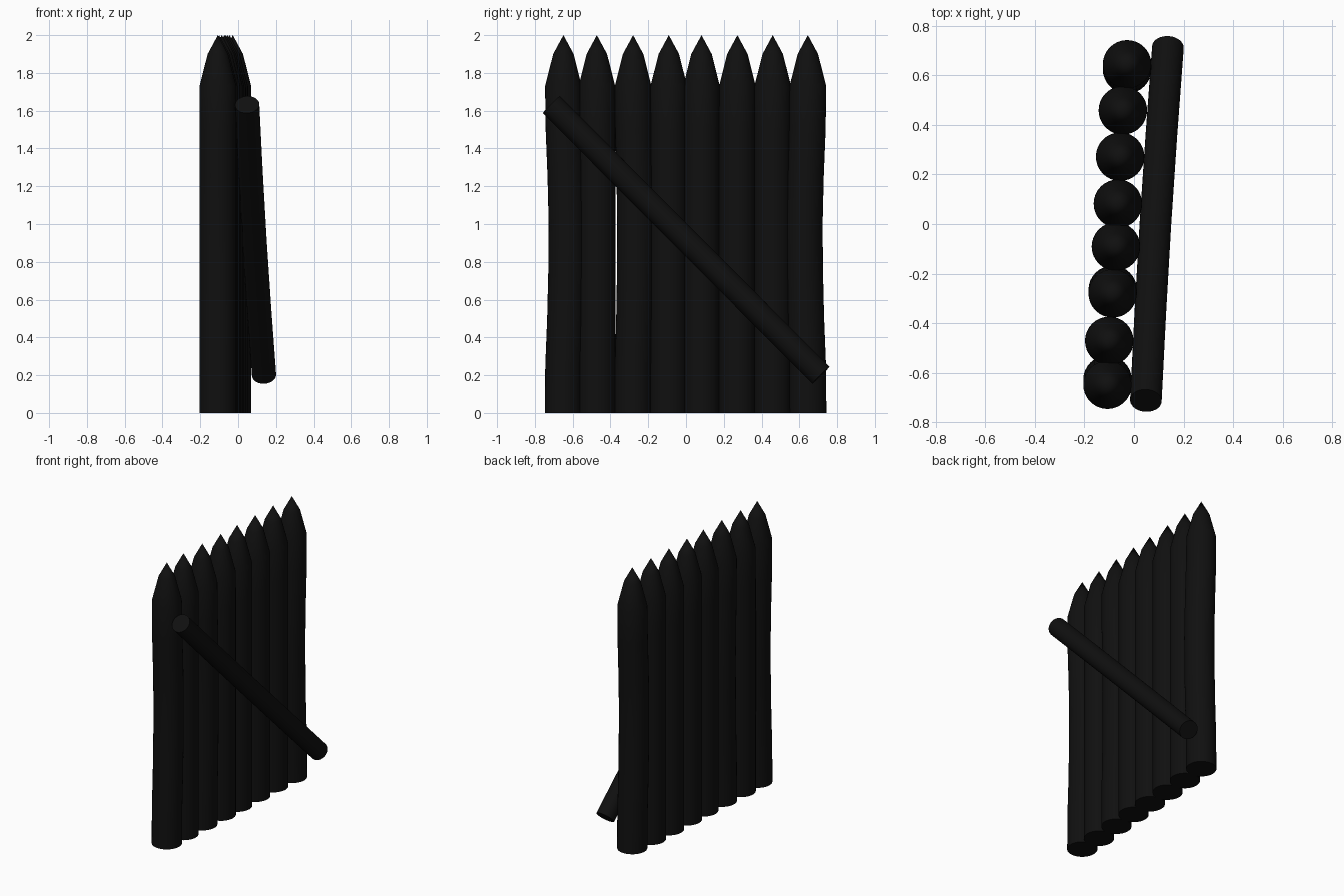
import bpy, bmesh, math
from mathutils import Vector

if "Cube" in bpy.data.objects:
    bpy.data.objects.remove(bpy.data.objects["Cube"])

mat = bpy.data.materials.new("charred_wood")
mat.diffuse_color = (0.005, 0.005, 0.005, 1)
mat.use_nodes = True
mat.node_tree.nodes["Principled BSDF"].inputs["Base Color"].default_value = mat.diffuse_color
SIDES = 32


def log(name, stations, tip=None):
    """Skin round rings (centre, radius, axis) into a capped log, with optional point."""
    bm = bmesh.new()
    rings = []
    for c, r, axis in stations:
        q = Vector((0, 0, 1)).rotation_difference(axis)
        rings.append([bm.verts.new(c + q @ Vector((r * math.cos(a), r * math.sin(a), 0)))
                      for a in (2 * math.pi * i / SIDES for i in range(SIDES))])
    for lo, hi in zip(rings, rings[1:]):
        for i in range(SIDES):
            j = (i + 1) % SIDES
            bm.faces.new((lo[i], lo[j], hi[j], hi[i]))
    bm.faces.new(rings[0][::-1])
    if tip is None:
        bm.faces.new(rings[-1])
    else:
        apex = bm.verts.new(tip)
        for i in range(SIDES):
            bm.faces.new((rings[-1][i], rings[-1][(i + 1) % SIDES], apex))
    bmesh.ops.recalc_face_normals(bm, faces=bm.faces)
    me = bpy.data.meshes.new(name)
    bm.to_mesh(me)
    bm.free()
    me.materials.append(mat)
    ob = bpy.data.objects.new(name, me)
    bpy.context.collection.objects.link(ob)
    bpy.context.view_layer.objects.active = ob
    ob.select_set(True)
    bpy.ops.object.shade_smooth_by_angle(angle=math.radians(30))
    ob.select_set(False)


# Sharpened posts: x, y, sideways bow at mid height
UP = Vector((0, 0, 1))
posts = [(-.107, -.649, .02), (-.10, -.472, 0), (-.086, -.28, .014), (-.073, -.091, 0),
         (-.065, .082, 0), (-.056, .272, 0), (-.045, .459, 0), (-.028, .645, -.02)]
# height, radius, share of the bow
profile = [(0, .098, 0), (.25, .098, .1), (.5, .098, .6), (.75, .098, .9), (1.0, .098, 1),
           (1.25, .098, .7), (1.5, .098, .2), (1.73, .097, 0), (1.9, .054, 0)]
for n, (x, y, bow) in enumerate(posts, 1):
    log(f"post_{n}", [(Vector((x, y + bow * b, z)), r, UP) for z, r, b in profile],
        Vector((x, y, 2.0)))

# Diagonal brace, bowed slightly toward the posts
a, b = Vector((.048, -.713, 1.632)), Vector((.137, .714, .2))
axis = (b - a).normalized()
log("diagonal_brace", [(a.lerp(b, t) - Vector((.006 * math.sin(math.pi * t), 0, 0)), .064, axis)
                       for t in (0, .25, .5, .75, 1)])
